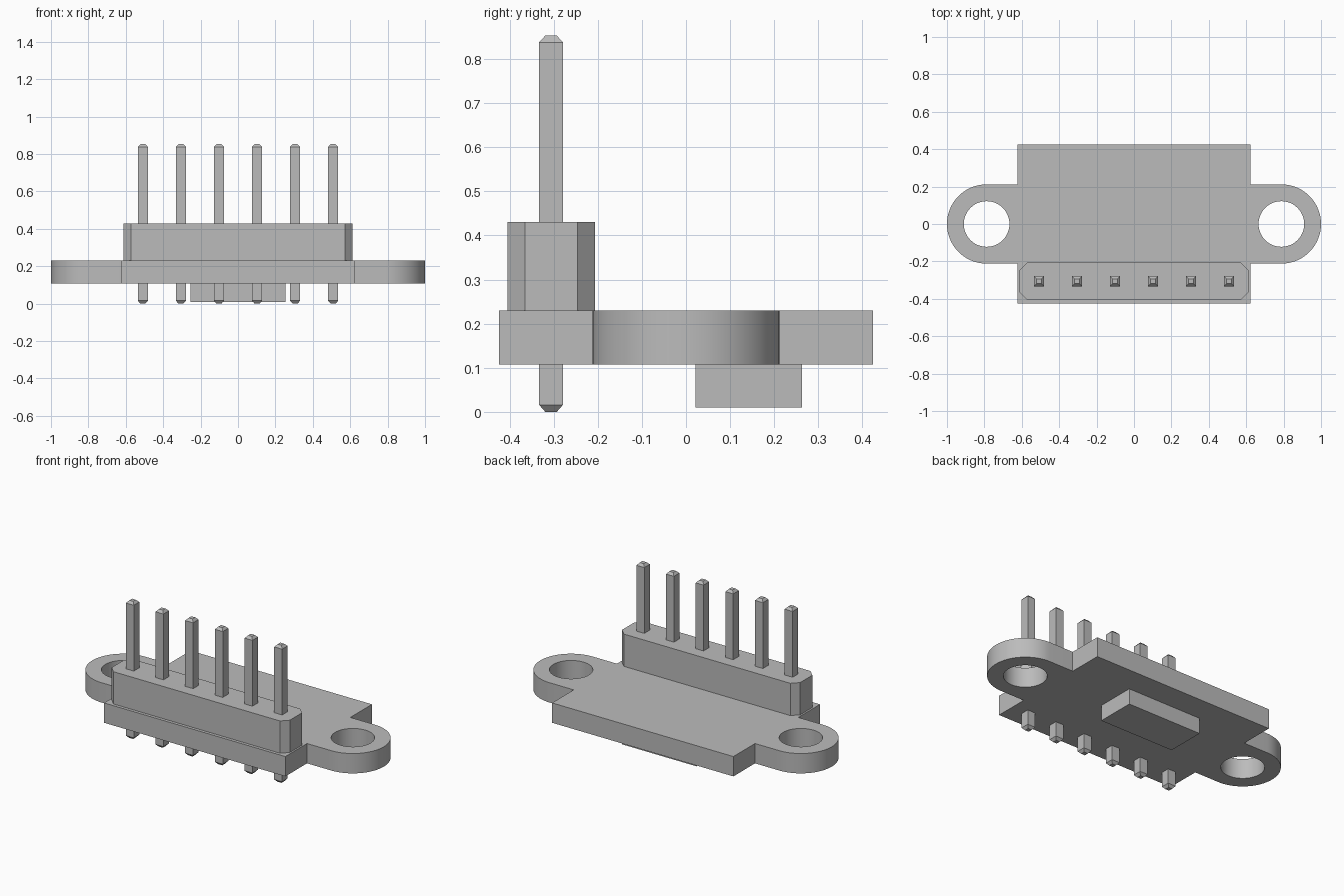
import bpy
import bmesh
from math import pi, cos, sin, radians

cube = bpy.data.objects.get("Cube")
if cube:
    bpy.data.objects.remove(cube, do_unlink=True)

grey = bpy.data.materials.new("plain grey")
grey.use_nodes = True
colour = (0.5, 0.5, 0.5, 1)
grey.diffuse_color = colour
grey.node_tree.nodes["Principled BSDF"].inputs["Base Color"].default_value = colour


def finish(name, bm):
    bmesh.ops.recalc_face_normals(bm, faces=bm.faces)
    mesh = bpy.data.meshes.new(name)
    bm.to_mesh(mesh)
    bm.free()
    mesh.materials.append(grey)
    obj = bpy.data.objects.new(name, mesh)
    bpy.context.collection.objects.link(obj)
    return obj


def prism(name, loops, z0, z1):
    """Extrude an outline, with any further loops as holes."""
    bm = bmesh.new()
    edges = []
    for loop in loops:
        verts = [bm.verts.new((x, y, z0)) for x, y in loop]
        edges += [bm.edges.new((a, b)) for a, b in zip(verts, verts[1:] + verts[:1])]
    if len(loops) == 1:
        bm.faces.new(verts)
    else:
        bmesh.ops.triangle_fill(bm, edges=edges, use_beauty=True, normal=(0, 0, 1))
    out = bmesh.ops.extrude_face_region(bm, geom=bm.faces[:])
    top = [g for g in out["geom"] if isinstance(g, bmesh.types.BMVert)]
    bmesh.ops.translate(bm, verts=top, vec=(0, 0, z1 - z0))
    return finish(name, bm)


def arc(cx, r, start, end, steps):
    angles = [start + (end - start) * i / steps for i in range(steps + 1)]
    return [(cx + r * cos(a), r * sin(a)) for a in angles]


def rectangle(w, y0, y1):
    return [(-w, y0), (w, y0), (w, y1), (-w, y1)]


# Mounting board with rounded ears and screw holes
W, D, R, EAR, HOLE = 0.622, 0.424, 0.212, 0.788, 0.122
outline = [(-W, -D), (W, -D), (W, -R)]
outline += arc(EAR, R, -pi / 2, pi / 2, 32)
outline += [(W, R), (W, D), (-W, D), (-W, R)]
outline += arc(-EAR, R, pi / 2, 3 * pi / 2, 32)
outline += [(-W, -R)]
holes = [arc(s * EAR, HOLE, 0, 2 * pi, 48)[:-1] for s in (-1, 1)]
board = prism("mounting_board", [outline] + holes, 0.107, 0.23)
bpy.ops.object.select_all(action="DESELECT")
board.select_set(True)
bpy.context.view_layer.objects.active = board
bpy.ops.object.shade_smooth_by_angle(angle=radians(30))

# Pin housing with chamfered corners
H, C, Y0, Y1 = 0.611, 0.04, -0.405, -0.206
housing = [(-H + C, Y0), (H - C, Y0), (H, Y0 + C), (H, Y1 - C),
           (H - C, Y1), (-H + C, Y1), (-H, Y1 - C), (-H, Y0 + C)]
prism("pin_housing", [housing], 0.23, 0.43)

# Chip under the board
prism("underside_chip", [rectangle(0.255, 0.021, 0.263)], 0.01, 0.107)


# Square pins with tapered ends
def pin(name, x, y):
    bm = bmesh.new()
    rings = []
    for z, w in ((0, 0.013), (0.016, 0.027), (0.838, 0.027), (0.853, 0.013)):
        rings.append([bm.verts.new((x + px, y + py, z)) for px, py in rectangle(w, -w, w)])
    for low, high in zip(rings, rings[1:]):
        for i in range(4):
            j = (i + 1) % 4
            bm.faces.new((low[i], low[j], high[j], high[i]))
    bm.faces.new(rings[0])
    bm.faces.new(rings[-1])
    finish(name, bm)


for i in range(6):
    pin(f"pin_{i + 1}", (i - 2.5) * 0.2035, -0.306)
